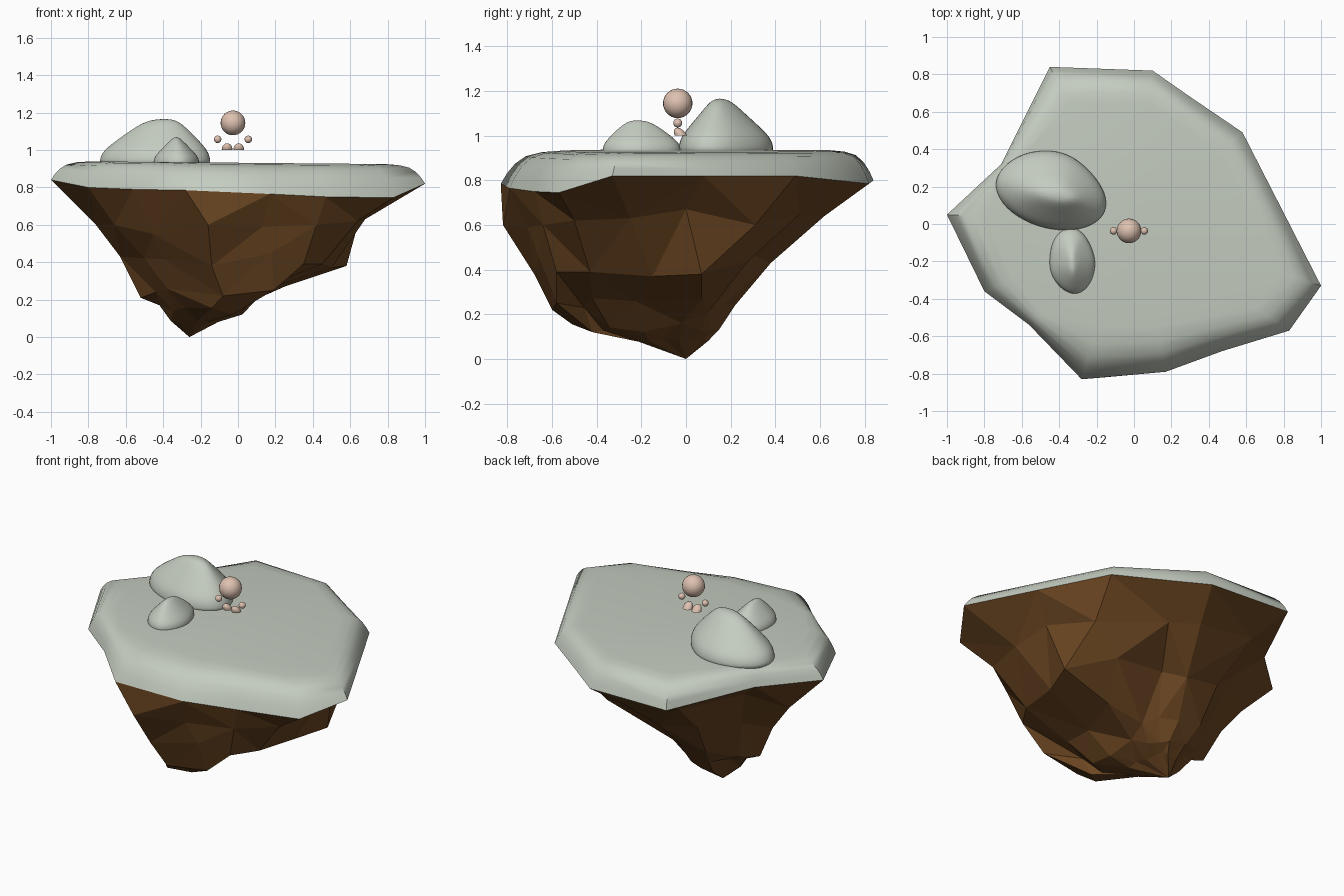
import bpy, bmesh, math, random
from mathutils import Vector

if "Cube" in bpy.data.objects:
    bpy.data.objects.remove(bpy.data.objects["Cube"])

random.seed(5)


def material(name, rgb):
    m = bpy.data.materials.new(name)
    m.diffuse_color = (*rgb, 1)
    m.use_nodes = True
    m.node_tree.nodes["Principled BSDF"].inputs["Base Color"].default_value = m.diffuse_color
    return m


STONE = material("pale_grey_green", (0.55, 0.60, 0.52))
EARTH = material("earth_brown", (0.150, 0.062, 0.016))
SKIN = material("soft_pink", (0.73, 0.535, 0.435))


def finish(bm, name, mat, smooth=None, subdivide=0):
    bmesh.ops.recalc_face_normals(bm, faces=bm.faces)
    me = bpy.data.meshes.new(name)
    bm.to_mesh(me)
    bm.free()
    me.materials.append(mat)
    ob = bpy.data.objects.new(name, me)
    bpy.context.collection.objects.link(ob)
    if subdivide:
        mod = ob.modifiers.new("round", 'SUBSURF')
        mod.levels = mod.render_levels = subdivide
    if smooth:
        bpy.ops.object.select_all(action='DESELECT')
        bpy.context.view_layer.objects.active = ob
        ob.select_set(True)
        bpy.ops.object.shade_smooth_by_angle(angle=math.radians(smooth))
    return ob


def loft(rings, tip=None):
    """Skin a stack of equal rings; close the end with a tip or a cap."""
    bm = bmesh.new()
    loops = [[bm.verts.new(p) for p in r] for r in rings]
    n = len(loops[0])
    for a, b in zip(loops, loops[1:]):
        for i in range(n):
            j = (i + 1) % n
            bm.faces.new((a[i], a[j], b[j], b[i]))
    bm.faces.new(loops[0])
    if tip:
        t = bm.verts.new(tip)
        for i in range(n):
            bm.faces.new((loops[-1][i], loops[-1][(i + 1) % n], t))
    else:
        bm.faces.new(loops[-1])
    return bm


# Island rim, clockwise from the left corner
RIM = [(-1, .05, .84), (-.71, .32, .82), (-.45, .84, .80), (.10, .82, .785),
       (.30, .68, .80), (.58, .49, .82), (.79, .08, .82), (1, -.33, .82),
       (.83, -.57, .745), (.47, -.68, .75), (.17, -.79, .765),
       (-.28, -.83, .785), (-.56, -.54, .79), (-.80, -.36, .80)]

# Rounded plateau; bevel width varies from corner to corner
BEVEL = [1, .4, 1.1, 1, 1, 1, 1, 1, 1, 1.2, 1.45, 1.6, .55, .9]
plateau = []
for inset, rise in [(0, 0), (.02, .3), (.048, .6), (.085, .83), (.14, .95), (.21, 1)]:
    ring = []
    for (x, y, z), b in zip(RIM, BEVEL):
        scale = 1 - inset * b
        top = .932 - .009 * x * scale
        ring.append((x * scale, y * scale, z + (top - z) * rise))
    plateau.append(ring)
finish(loft(plateau), "plateau", STONE, smooth=50)

# Faceted rock underside: height, then shrink toward -x, +x, -y, +y
CX, CY = -.2, -.05
LEVELS = [(.62, .73, .72, .95, .75), (.42, .55, .50, .78, .50),
          (.24, .42, .33, .70, .32), (.14, .28, .21, .55, .24),
          (.075, .20, .09, .22, .17)]
rock = [[Vector(p) for p in RIM]]
for h, left, right, front, back in LEVELS:
    ring = []
    for x, y, z in RIM:
        k = random.uniform(.86, 1.03)
        dx = (x - CX) * (left if x < CX else right) * k
        dy = (y - CY) * (front if y < CY else back) * k
        dz = random.uniform(-.15, .15) * h
        if h < .1:
            dz = random.uniform(-.008, .02)
        ring.append(Vector((CX + dx, CY + dy, h + dz)))
    rock.append(ring)

OUTCROPS = {
    # side ledge
    1: {5: (.55, .31, .60), 6: (.66, .0, .67), 7: (.68, -.25, .63),
        # front overhang, left flank and back slope
        8: (.64, -.50, .62), 9: (.42, -.64, .60), 10: (.13, -.71, .59),
        11: (-.16, -.82, .60), 13: (-.66, -.28, .60), 0: (-.76, .05, .60),
        3: (.02, .62, .64)},
    2: {5: (.36, .28, .44), 6: (.58, .07, .38), 7: (.50, -.15, .37),
        8: (.45, -.43, .39), 9: (.35, -.58, .39), 10: (.18, -.66, .45),
        11: (-.14, -.68, .38), 13: (-.50, -.25, .42), 0: (-.63, .03, .43),
        3: (-.08, .38, .43)},
    # front foot and left spur
    3: {6: (.25, .07, .27), 10: (.19, -.58, .25), 11: (-.08, -.60, .22),
        12: (-.38, -.33, .26), 13: (-.44, -.12, .24), 0: (-.52, 0, .21),
        3: (-.15, .22, .24)},
    4: {10: (-.03, -.42, .12), 11: (-.14, -.51, .155), 0: (-.42, .01, .17)}}
for level, points in OUTCROPS.items():
    for i, p in points.items():
        rock[level][i] = Vector(p)
bm = loft(rock, tip=(-.26, 0, 0))
bmesh.ops.triangulate(bm, faces=[f for f in bm.faces if len(f.verts) == 4],
                      quad_method='SHORT_EDGE')
finish(bm, "rock_underside", EARTH)


# Smooth boulders that lean from a base outline to a peak
def boulder(name, outline, peak, profile, pinch):
    px, py, pz = peak
    rings = [[(x, y, .90) for x, y in outline]]
    for s, f in profile:
        sx, sy = s ** pinch[0], s ** pinch[1]
        rings.append([(px + (x - px) * sx, py + (y - py) * sy,
                       .935 + (pz - .935) * f) for x, y in outline])
    finish(loft(rings, tip=peak), name, STONE, smooth=80, subdivide=2)


boulder("large_boulder",
        [(-.755, .20), (-.715, .30), (-.60, .38), (-.45, .40), (-.32, .365),
         (-.20, .25), (-.14, .14), (-.155, .04), (-.25, -.025), (-.40, -.04),
         (-.55, -.005), (-.69, .08)], (-.39, .15, 1.17),
        [(1.01, .06), (.95, .26), (.77, .47), (.55, .70), (.30, .94)], (1, 1.25))
boulder("small_boulder",
        [(-.455, -.20), (-.44, -.09), (-.38, -.02), (-.29, -.02), (-.235, -.10),
         (-.20, -.20), (-.22, -.30), (-.27, -.365), (-.33, -.38), (-.40, -.34),
         (-.445, -.27)], (-.33, -.22, 1.07),
        [(1.01, .06), (.95, .25), (.77, .48), (.52, .75), (.26, .96)], (1.4, 1))


# Floating figure: head, hands and flat-soled feet
def ball(name, centre, radii, foot=False):
    bm = bmesh.new()
    bmesh.ops.create_uvsphere(bm, u_segments=24, v_segments=16, radius=1)
    if foot:
        bmesh.ops.bisect_plane(bm, geom=bm.verts[:] + bm.edges[:] + bm.faces[:],
                               plane_co=(0, 0, 0), plane_no=(0, 0, -1),
                               clear_outer=True, dist=1e-4)
        bmesh.ops.holes_fill(bm, edges=[e for e in bm.edges if e.is_boundary])
        for v in bm.verts:
            v.co.y -= .6 * v.co.z
    for v in bm.verts:
        v.co = Vector(c + r * a for c, r, a in zip(centre, radii, v.co))
    finish(bm, name, SKIN, smooth=40)


ball("head", (-.027, -.037, 1.145), (.066,) * 3)
for side, s in (("left", -1), ("right", 1)):
    ball(side + "_hand", (-.027 + .082 * s, -.037, 1.057), (.02,) * 3)
    ball(side + "_foot", (-.027 + .031 * s, -.022, 1.0), (.029, .028, .036), foot=True)
